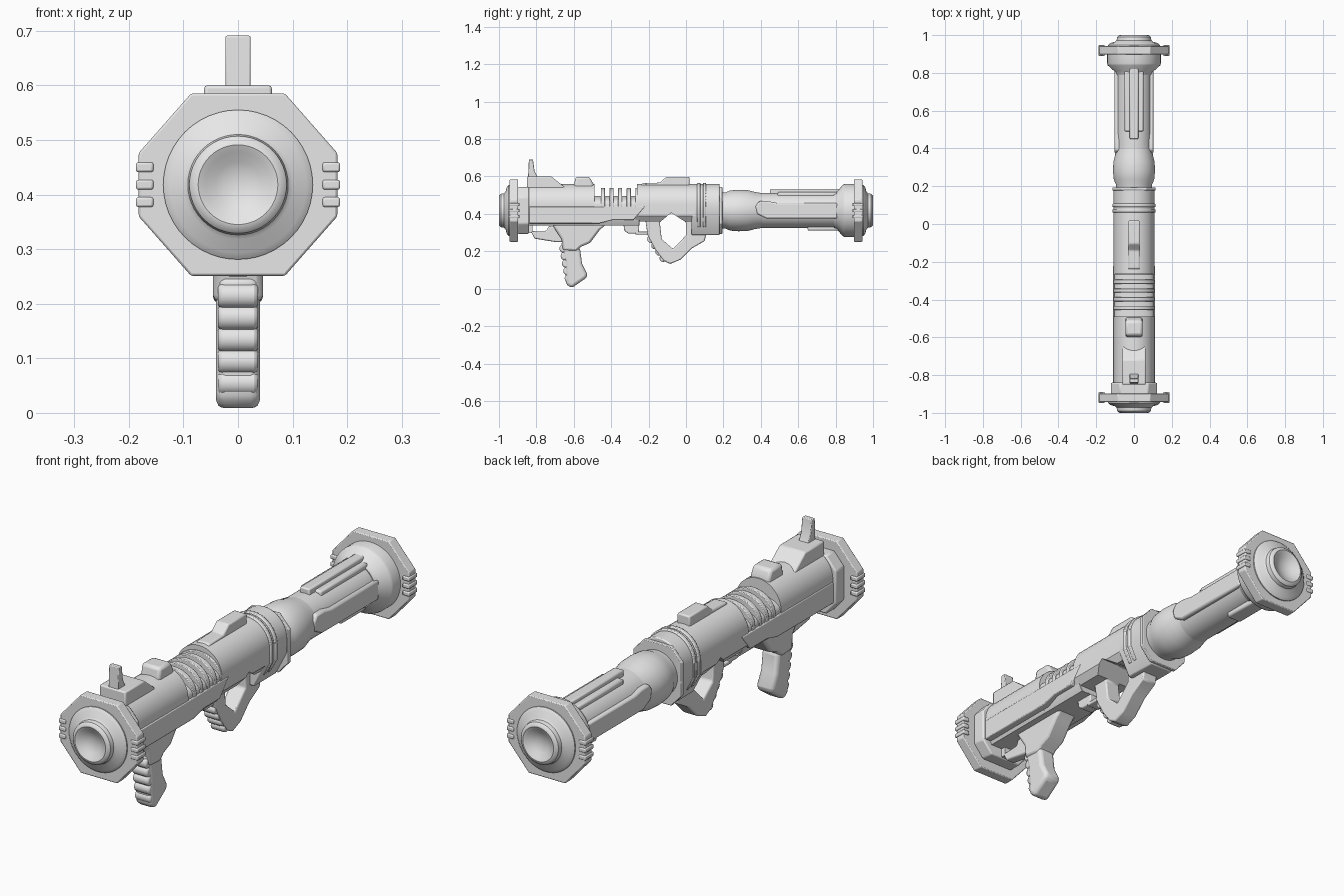
import bpy, bmesh, math

cube = bpy.data.objects.get("Cube")
if cube:
    bpy.data.objects.remove(cube, do_unlink=True)

AXIS = 0.418  # height of the barrel axis

grey = bpy.data.materials.new("plain_grey")
grey.use_nodes = True
grey.diffuse_color = (0.8, 0.8, 0.8, 1)
grey.node_tree.nodes["Principled BSDF"].inputs["Base Color"].default_value = (0.8, 0.8, 0.8, 1)


def finish(name, bm, bevel=0.0, segments=2, cutter=None):
    bmesh.ops.recalc_face_normals(bm, faces=bm.faces)
    mesh = bpy.data.meshes.new(name)
    bm.to_mesh(mesh)
    bm.free()
    obj = bpy.data.objects.new(name, mesh)
    bpy.context.collection.objects.link(obj)
    mesh.materials.append(grey)
    bpy.ops.object.select_all(action='DESELECT')
    obj.select_set(True)
    bpy.context.view_layer.objects.active = obj
    if cutter:
        mod = obj.modifiers.new("opening", 'BOOLEAN')
        mod.object, mod.operation, mod.solver = cutter, 'DIFFERENCE', 'EXACT'
        bpy.ops.object.modifier_apply(modifier=mod.name)
    if bevel:
        mod = obj.modifiers.new("soft_edges", 'BEVEL')
        mod.width, mod.segments = bevel, segments
        mod.limit_method, mod.angle_limit = 'ANGLE', math.radians(35)
    bpy.ops.object.shade_smooth_by_angle(angle=math.radians(35))
    return obj


def extrude(name, points, offset, **kw):
    """Extrude a closed 3D outline by an offset."""
    bm = bmesh.new()
    face = bm.faces.new([bm.verts.new(p) for p in points])
    new = bmesh.ops.extrude_face_region(bm, geom=[face])["geom"]
    moved = [v for v in new if isinstance(v, bmesh.types.BMVert)]
    bmesh.ops.translate(bm, verts=moved, vec=offset)
    if face.is_valid and len(face.link_loops if hasattr(face, "link_loops") else face.loops) and \
            sum(len(e.link_faces) > 2 for e in face.edges):
        bm.faces.remove(face)
    if any(len(e.link_faces) == 1 for e in bm.edges):
        bmesh.ops.holes_fill(bm, edges=[e for e in bm.edges if len(e.link_faces) == 1], sides=0)
    return finish(name, bm, **kw)


def side(name, profile, half, x=0.0, **kw):
    """Side outline (y, z) given a width in x."""
    return extrude(name, [(x - half, y, z) for y, z in profile], (2 * half, 0, 0), **kw)


def box(name, y0, y1, z0, z1, half, x=0.0, **kw):
    return side(name, [(y0, z0), (y1, z0), (y1, z1), (y0, z1)], half, x, **kw)


def along(name, section, y0, y1, **kw):
    """Cross-section (x, z) run along the length."""
    return extrude(name, [(x, y0, z) for x, z in section], (0, y1 - y0, 0), **kw)


def lathe(name, profile, steps=48):
    bm = bmesh.new()
    verts = [bm.verts.new((r, y, AXIS)) for y, r in profile]
    edges = [bm.edges.new(pair) for pair in zip(verts, verts[1:])]
    bmesh.ops.spin(bm, geom=verts + edges, cent=(0, 0, AXIS), axis=(0, 1, 0),
                   angle=math.tau, steps=steps)
    bmesh.ops.remove_doubles(bm, verts=bm.verts, dist=0.0002)
    return finish(name, bm)


def shell(half, top, bottom, base):
    """Receiver section: round top, upright sides, tapered underside."""
    arc = [(half * math.cos(math.pi * i / 20), 0.45 + (top - 0.45) * math.sin(math.pi * i / 20))
           for i in range(21)]
    return arc + [(-half, 0.39), (-base, bottom), (base, bottom), (half, 0.39)]


def octagon(w, h, cw, ch):
    return [(cw, h), (w, ch), (w, -ch), (cw, -h), (-cw, -h), (-w, -ch), (-w, ch), (-cw, h)]


def at_axis(section):
    return [(x, z + AXIS) for x, z in section]


# Matching end caps: dished nozzle, octagonal flange and side ribs
cap = [(0.92, 0), (0.92, 0.137), (0.948, 0.137), (0.958, 0.125), (0.965, 0.1), (0.972, 0.092),
       (0.99, 0.089), (0.998, 0.081), (1, 0.073), (0.994, 0.06), (0.982, 0.042), (0.975, 0.02), (0.973, 0)]
for end, s in (("front", -1), ("rear", 1)):
    lathe(end + "_nozzle", [(s * y, r) for y, r in cap])
    along(end + "_flange", at_axis(octagon(0.182, 0.167, 0.086, 0.058)), s * 0.897, s * 0.943, bevel=0.004)
    for sx, label in ((1, "left"), (-1, "right")):
        for i in (-1, 0, 1):
            z = AXIS + i * 0.032
            box(f"{end}_{label}_rib", s * 0.948, s * 0.89, z - 0.009, z + 0.009, 0.016,
                x=sx * 0.171, bevel=0.004)
along("front_collar", at_axis(octagon(0.122, 0.125, 0.075, 0.07)), -0.9, -0.84, bevel=0.006)

# Opening through the forward handle
hole = [(-0.14, 0.355), (-0.08, 0.406), (0, 0.355), (0, 0.285), (-0.07, 0.213), (-0.13, 0.265)]
cutter = side("handle_opening_cutter", hole, 0.3)

# Receiver
along("receiver_front", shell(0.108, 0.56, 0.337, 0.075), -0.85, -0.49)
along("receiver_vent_core", shell(0.104, 0.497, 0.337, 0.075), -0.5, -0.25)
for i in range(5):
    y = -0.455 + i * 0.046
    along("vent_rib", shell(0.108, 0.538, 0.337, 0.07), y, y + 0.022, bevel=0.003)
along("receiver_middle", shell(0.108, 0.56, 0.36, 0.085), -0.262, 0.05, cutter=cutter)
along("receiver_rear", shell(0.108, 0.56, 0.287, 0.055), 0.03, 0.18, bevel=0.005)
for y in (0.06, 0.09):
    along("receiver_ring", shell(0.114, 0.566, 0.33, 0.08), y, y + 0.018, bevel=0.004)
along("end_plate", at_axis(octagon(0.115, 0.126, 0.065, 0.07)), 0.178, 0.194, bevel=0.003)
side("side_panels", [(-0.84, 0.35), (-0.46, 0.35), (-0.39, 0.368), (-0.28, 0.368),
                     (-0.22, 0.44), (-0.84, 0.44)], 0.112, bevel=0.004)

# Rear tube with bulb, bell and rails
lathe("tube_bulb", [(0.17, 0), (0.17, 0.095), (0.21, 0.096), (0.235, 0.107), (0.28, 0.111),
                    (0.33, 0.109), (0.365, 0.1), (0.4, 0.094), (0.41, 0)])
lathe("rear_tube", [(0.38, 0), (0.38, 0.094), (0.82, 0.094), (0.82, 0)])
lathe("rear_bell", [(0.79, 0), (0.79, 0.098), (0.81, 0.105), (0.84, 0.139), (0.85, 0.142),
                    (0.91, 0.142), (0.91, 0)])
side("tube_side_panels", [(0.37, 0.44), (0.39, 0.468), (0.44, 0.468), (0.49, 0.458), (0.81, 0.458),
                          (0.81, 0.375), (0.43, 0.375), (0.38, 0.4)], 0.102, bevel=0.008)
box("tube_top_cover", 0.49, 0.81, 0.47, 0.517, 0.05, bevel=0.008)
box("tube_top_rail", 0.45, 0.83, 0.48, 0.534, 0.023, bevel=0.006)
box("tube_bottom_rail", 0.65, 0.83, 0.31, 0.36, 0.035, bevel=0.008)

# Sights and raised blocks on top
side("sight_base", [(-0.85, 0.5), (-0.85, 0.6), (-0.72, 0.6), (-0.62, 0.52), (-0.62, 0.5)], 0.062, bevel=0.006)
side("sight_post", [(-0.845, 0.58), (-0.84, 0.691), (-0.818, 0.691), (-0.81, 0.63), (-0.785, 0.58)],
     0.023, bevel=0.003)
side("rear_sight", [(-0.605, 0.52), (-0.59, 0.598), (-0.515, 0.598), (-0.495, 0.56), (-0.495, 0.52)],
     0.045, bevel=0.012)
side("top_block", [(-0.25, 0.54), (-0.235, 0.564), (-0.14, 0.567), (-0.105, 0.598), (0.018, 0.598),
                   (0.018, 0.54)], 0.03, bevel=0.006)

# Pistol grip with finger ridges and trigger
side("grip_mount", [(-0.72, 0.35), (-0.695, 0.31), (-0.665, 0.265), (-0.66, 0.205), (-0.585, 0.2),
                    (-0.56, 0.225), (-0.513, 0.245), (-0.46, 0.315), (-0.42, 0.35)], 0.046, bevel=0.012)
side("grip", [(-0.67, 0.25), (-0.648, 0.15), (-0.642, 0.025), (-0.612, 0.003), (-0.53, 0.06),
              (-0.528, 0.08), (-0.556, 0.134), (-0.567, 0.22)], 0.04, bevel=0.016, segments=3)
for i in range(5):
    y, z = -0.655 + i * 0.007, 0.215 - i * 0.04
    ring = [(y + 0.022 * math.cos(a * math.tau / 16), z + 0.023 * math.sin(a * math.tau / 16))
            for a in range(16)]
    side("finger_ridge", ring, 0.037, bevel=0.008)
side("trigger_guard", [(-0.83, 0.307), (-0.81, 0.268), (-0.7, 0.25), (-0.66, 0.25), (-0.67, 0.33),
                       (-0.735, 0.335), (-0.745, 0.31)], 0.022, bevel=0.006)
box("guard_post", -0.845, -0.82, 0.298, 0.345, 0.02)

# Forward handle loop with its front bracket
side("forward_handle", [(-0.22, 0.385), (-0.205, 0.285), (-0.165, 0.21), (-0.12, 0.15), (-0.085, 0.132),
                        (-0.03, 0.155), (0.03, 0.215), (0.1, 0.255), (0.11, 0.3), (0.05, 0.385),
                        (-0.08, 0.42)], 0.036, cutter=cutter, bevel=0.01)
for i in range(4):
    y, z = -0.188 + i * 0.022, 0.265 - i * 0.034
    ring = [(y + 0.02 * math.cos(a * math.tau / 12), z + 0.02 * math.sin(a * math.tau / 12))
            for a in range(12)]
    side("handle_ridge", ring, 0.033, bevel=0.006)
side("bracket", [(-0.335, 0.35), (-0.33, 0.31), (-0.31, 0.295), (-0.25, 0.295), (-0.25, 0.37)],
     0.03, bevel=0.005)
box("bracket_bar", -0.27, -0.19, 0.29, 0.305, 0.03, bevel=0.004)

bpy.data.objects.remove(cutter, do_unlink=True)
